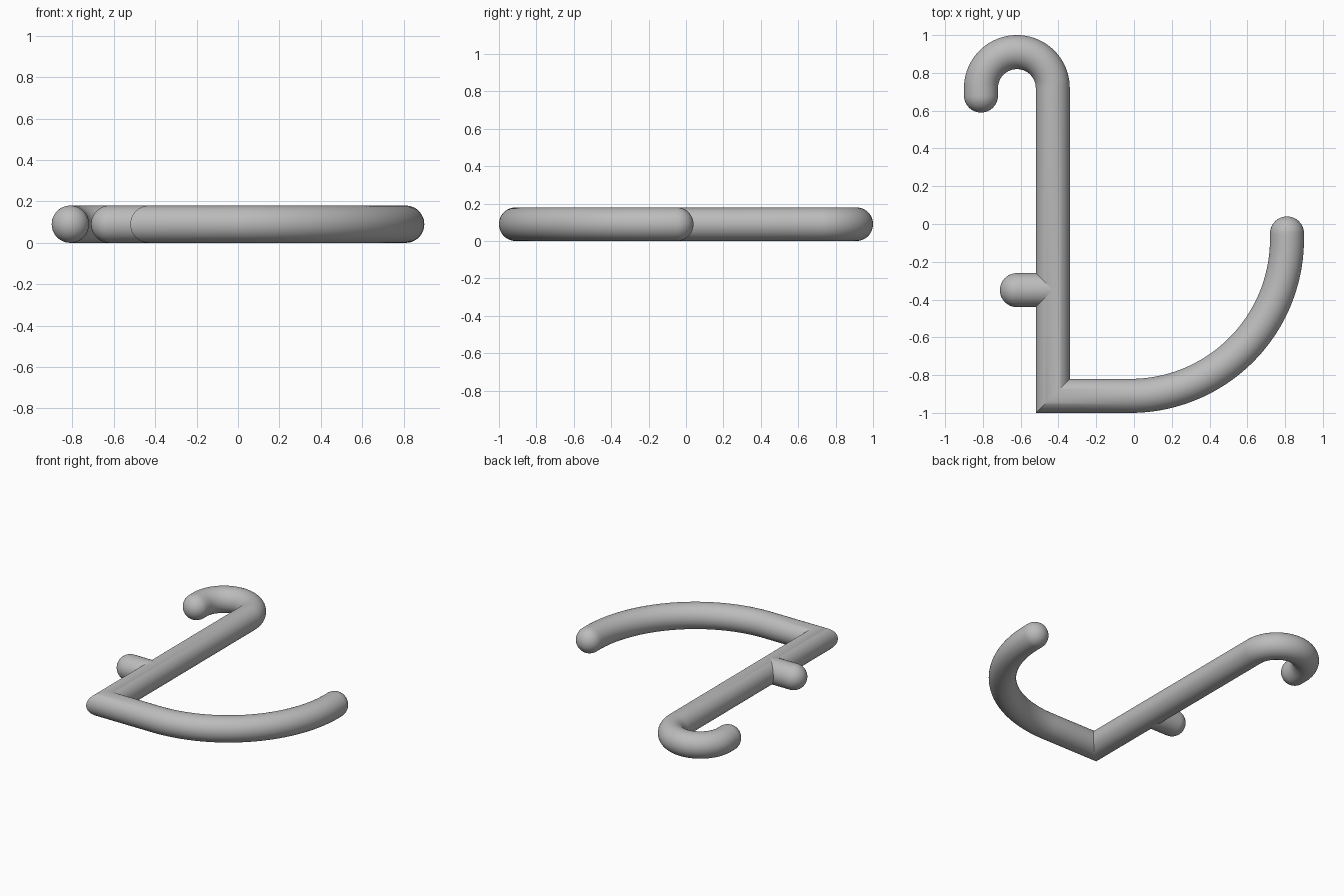
import bpy, bmesh
from math import sin, cos, pi, radians
from mathutils import Vector

cube = bpy.data.objects.get("Cube")
if cube:
    bpy.data.objects.remove(cube, do_unlink=True)

R = 0.09       # tube radius, also the height of the centre line
SIDES = 48
CAP = 12

grey = bpy.data.materials.new("plain_grey")
grey.use_nodes = True
grey.diffuse_color = (0.5, 0.5, 0.5, 1)
grey.node_tree.nodes["Principled BSDF"].inputs["Base Color"].default_value = grey.diffuse_color


def arc(cx, cy, radius, start, end, steps):
    """Points along a circular arc, angles in degrees."""
    angles = [radians(start + (end - start) * i / steps) for i in range(steps + 1)]
    return [(cx + radius * cos(a), cy + radius * sin(a)) for a in angles]


def tube(name, path):
    """Sweep a round section along a flat path, with mitred corners and domed ends."""
    pts = [Vector((x, y, R)) for x, y in path]
    dirs = [(b - a).normalized() for a, b in zip(pts, pts[1:])]
    rings = []
    for i, p in enumerate(pts):
        before, after = dirs[max(i - 1, 0)], dirs[min(i, len(dirs) - 1)]
        t = (before + after).normalized()
        side = Vector((-t.y, t.x, 0)) / t.dot(before)
        rings.append((p, side, 1.0))

    # Domes at both ends
    def dome(p, out, side):
        steps = [i / CAP * pi / 2 for i in range(1, CAP)]
        return [(p + out * R * sin(a), side, cos(a)) for a in steps]

    first = dome(pts[0], -dirs[0], rings[0][1])
    last = dome(pts[-1], dirs[-1], rings[-1][1])
    rings = first[::-1] + rings + last

    bm = bmesh.new()
    loops = []
    for p, side, scale in rings:
        loop = []
        for k in range(SIDES):
            a = 2 * pi * k / SIDES
            offset = side * cos(a) + Vector((0, 0, sin(a)))
            loop.append(bm.verts.new(p + offset * R * scale))
        loops.append(loop)
    for lower, upper in zip(loops, loops[1:]):
        for k in range(SIDES):
            n = (k + 1) % SIDES
            bm.faces.new((lower[k], lower[n], upper[n], upper[k]))
    for loop, tip in ((loops[0], pts[0] - dirs[0] * R), (loops[-1], pts[-1] + dirs[-1] * R)):
        pole = bm.verts.new(tip)
        for k in range(SIDES):
            bm.faces.new((loop[k], loop[(k + 1) % SIDES], pole))
    bmesh.ops.recalc_face_normals(bm, faces=bm.faces)
    mesh = bpy.data.meshes.new(name)
    bm.to_mesh(mesh)
    bm.free()
    mesh.materials.append(grey)
    obj = bpy.data.objects.new(name, mesh)
    bpy.context.collection.objects.link(obj)
    bpy.ops.object.select_all(action='DESELECT')
    obj.select_set(True)
    bpy.context.view_layer.objects.active = obj
    bpy.ops.object.shade_smooth_by_angle(angle=radians(30))
    return obj


# Small hook, straight shaft, sharp corner and wide curved arm
hook = [(-0.81, 0.68)] + arc(-0.62, 0.72, 0.19, 180, 0, 40)
corner = [(-0.43, -0.91)]
arm = arc(-0.02, -0.08, 0.83, 270, 360, 48) + [(0.81, -0.05)]
tube("hooked_rod", hook + corner + arm)

# Short peg on the side of the shaft
tube("side_peg", [(-0.43, -0.35), (-0.62, -0.35)])
